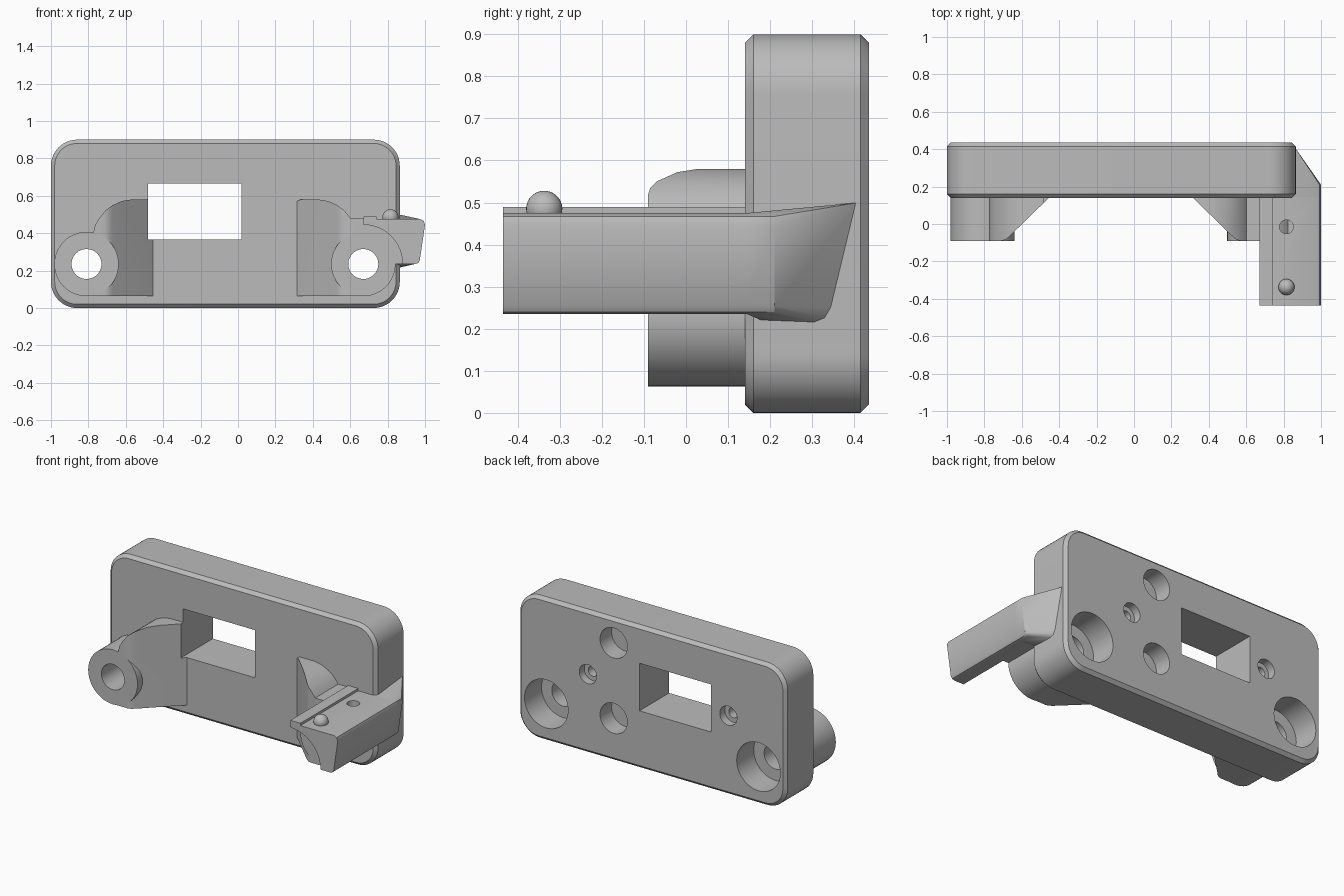
import bpy, bmesh
from math import sin, cos, pi, radians
from mathutils import Matrix

if "Cube" in bpy.data.objects:
    bpy.data.objects.remove(bpy.data.objects["Cube"], do_unlink=True)

grey = bpy.data.materials.new("plain grey")
grey.use_nodes = True
grey.diffuse_color = (0.5, 0.5, 0.5, 1)
grey.node_tree.nodes["Principled BSDF"].inputs["Base Color"].default_value = (0.5, 0.5, 0.5, 1)

MID = -0.07          # mirror plane between the two lugs
HOLE_Z = 0.235       # height of the bolt axes
BOLTS = (-0.81, 0.67)


def finish(name, bm):
    bmesh.ops.recalc_face_normals(bm, faces=bm.faces)
    mesh = bpy.data.meshes.new(name)
    bm.to_mesh(mesh)
    bm.free()
    mesh.materials.append(grey)
    ob = bpy.data.objects.new(name, mesh)
    bpy.context.collection.objects.link(ob)
    return ob


def loft(name, rings):
    """Skin equal-length rings of 3D points and cap both ends."""
    bm = bmesh.new()
    loops = [[bm.verts.new(p) for p in ring] for ring in rings]
    n = len(loops[0])
    for a, b in zip(loops, loops[1:]):
        for i in range(n):
            j = (i + 1) % n
            bm.faces.new((a[i], a[j], b[j], b[i]))
    bm.faces.new(loops[0])
    bm.faces.new(loops[-1])
    return finish(name, bm)


def prism_y(name, pts, y0, y1):
    return loft(name, [[(x, y, z) for x, z in pts] for y in (y0, y1)])


def prism_z(name, pts, z0, z1):
    return loft(name, [[(x, y, z) for x, y in pts] for z in (z0, z1)])


def arc(cx, cz, r, a0, a1, n=12):
    angles = [radians(a0 + (a1 - a0) * i / n) for i in range(n + 1)]
    return [(cx + r * cos(a), cz + r * sin(a)) for a in angles]


def disc(cx, cz, r, n=48):
    return arc(cx, cz, r, 0, 360, n)[:-1]


def box(x0, x1, z0, z1):
    return [(x0, z0), (x1, z0), (x1, z1), (x0, z1)]


def rounded(x0, x1, z0, z1, r):
    return (arc(x1 - r, z1 - r, r, 0, 90) + arc(x0 + r, z1 - r, r, 90, 180)
            + arc(x0 + r, z0 + r, r, 180, 270) + arc(x1 - r, z0 + r, r, 270, 360))


def boolean(ob, tool, mode="DIFFERENCE"):
    """Apply one boolean and remove its tool."""
    mod = ob.modifiers.new("cut", "BOOLEAN")
    mod.operation, mod.solver, mod.object = mode, "EXACT", tool
    bpy.context.view_layer.update()
    evaluated = ob.evaluated_get(bpy.context.evaluated_depsgraph_get())
    mesh = bpy.data.meshes.new_from_object(evaluated)
    ob.modifiers.clear()
    ob.data = mesh
    bpy.data.objects.remove(tool, do_unlink=True)


def drill(ob, x, z, r, y0, y1):
    boolean(ob, prism_y("cutter", disc(x, z, r), y0, y1))


def cut_window(ob):
    boolean(ob, prism_y("cutter", box(-0.48, 0.02, 0.365, 0.665), -0.6, 0.6))


# Back plate with chamfered front and back rims
rings = []
for y, inset in ((0.14, 0.02), (0.16, 0), (0.415, 0), (0.435, 0.02)):
    outline = rounded(-1 + inset, 0.865 - inset, inset, 0.9 - inset, 0.14 - inset)
    rings.append([(x, y, z) for x, z in outline])
plate = loft("back_plate", rings)
cut_window(plate)

# Bolt holes with counterbores
for x in BOLTS:
    drill(plate, x, HOLE_Z, 0.08, 0, 0.6)
    drill(plate, x, HOLE_Z, 0.152, 0.265, 0.6)
# Blind sockets and small stepped screw holes in the back
for z in (0.27, 0.745):
    drill(plate, 0.2, z, 0.095, 0.32, 0.6)
for x in (-0.6, 0.38):
    drill(plate, x, 0.5, 0.06, 0.385, 0.6)
    drill(plate, x, 0.5, 0.032, 0.28, 0.5)

# Lugs, each with a sloping gusset
front = [(-0.81, 0.065), (-0.45, 0.065), (-0.45, 0.555), (-0.457, 0.572), (-0.475, 0.58),
         (-0.57, 0.58), (-0.62, 0.572), (-0.67, 0.55), (-0.71, 0.52), (-0.745, 0.475),
         (-0.765, 0.44), (-0.775, 0.395), (-0.81, 0.395)]
plan = [(-0.9, 0.146), (-0.9, -0.09), (-0.71, -0.09), (-0.69, -0.085), (-0.67, -0.07),
        (-0.455, 0.14), (-0.455, 0.146)]
for side, bolt in zip(("right", "left"), BOLTS):
    def place(pts):
        return pts if side == "right" else [(2 * MID - x, y) for x, y in pts]
    lug = prism_y(side + "_lug", disc(bolt, HOLE_Z, 0.172), -0.09, 0.15)
    gusset = prism_y(side + "_gusset", place(front), -0.3, 0.3)
    boolean(gusset, prism_z("cutter", place(plan), -0.5, 1), "INTERSECT")
    for part in (lug, gusset):
        drill(part, bolt, HOLE_Z, 0.08, -0.6, 0.6)
    if side == "right":
        cut_window(gusset)

# Side arm with a concave underside around the lug
arm_edge = [(0.67, 0.49), (0.74, 0.49), (0.74, 0.475), (0.975, 0.475), (0.992, 0.467),
            (1.0, 0.445), (0.972, 0.255), (0.963, 0.24), (0.945, 0.235)]
arm = prism_y("side_arm", arm_edge + arc(0.67, HOLE_Z, 0.21, 0, 90), -0.435, 0.15)
boolean(arm, prism_z("cutter", disc(0.815, -0.015, 0.037, 32), 0.38, 0.6))

# Web filling the hollow between arm and lug
web = arc(0.67, HOLE_Z, 0.212, 0, 90) + arc(0.67, HOLE_Z, 0.16, 90, 0)
prism_y("arm_web", web, -0.09, 0.15)
prism_y("lug_bridge", box(0.6, 0.68, 0.39, 0.48), -0.09, 0.15)

# Tapered root joining the arm to the plate side
bm = bmesh.new()
section = [(0.845, 0.235), (0.845, 0.475)] + arm_edge[3:]
for y in (0.145, 0.21):
    for x, z in section:
        bm.verts.new((x, y, z))
for y, z in ((0.18, 0.22), (0.31, 0.215), (0.335, 0.225), (0.35, 0.25), (0.41, 0.5), (0.32, 0.49)):
    bm.verts.new((0.86, y, z))
hull = bmesh.ops.convex_hull(bm, input=bm.verts)
loose = {v for v in hull["geom_interior"] if isinstance(v, bmesh.types.BMVert)}
bmesh.ops.delete(bm, geom=list(loose), context="VERTS")
finish("arm_root", bm)

# Round locating pin on the arm
bm = bmesh.new()
bmesh.ops.create_uvsphere(bm, u_segments=32, v_segments=16, radius=0.043,
                          matrix=Matrix.Translation((0.815, -0.337, 0.485)))
finish("locating_pin", bm)

# Smooth curves, keep hard edges
for ob in bpy.context.collection.objects:
    if ob.type == "MESH" and grey.name in ob.data.materials:
        bpy.ops.object.select_all(action="DESELECT")
        ob.select_set(True)
        bpy.context.view_layer.objects.active = ob
        bpy.ops.object.shade_smooth_by_angle(angle=radians(30))
